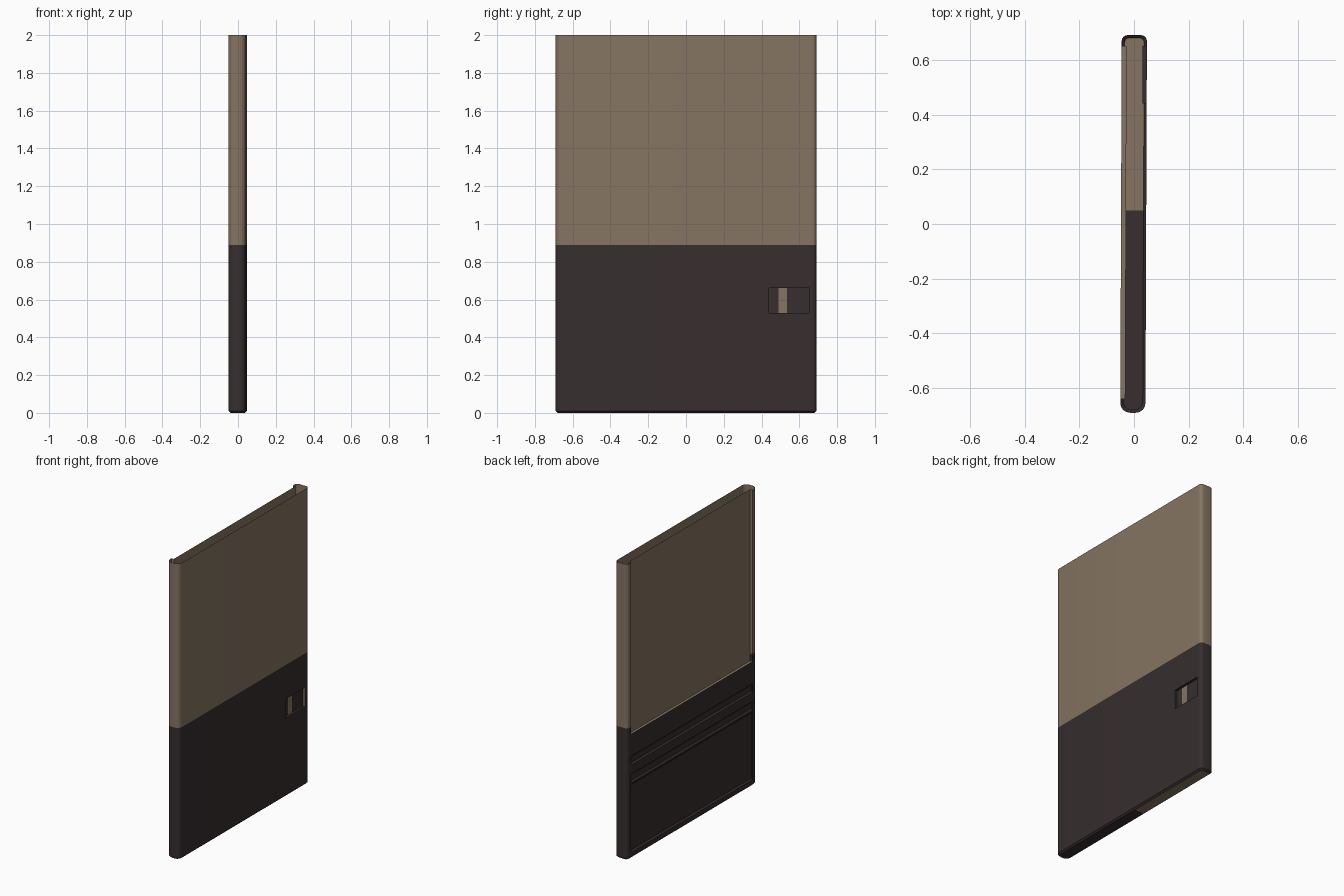
import bpy, bmesh, math

if "Cube" in bpy.data.objects:
    bpy.data.objects.remove(bpy.data.objects["Cube"])

# Materials
def material(name, rgb):
    m = bpy.data.materials.new(name)
    m.diffuse_color = (*rgb, 1)
    m.use_nodes = True
    m.node_tree.nodes["Principled BSDF"].inputs["Base Color"].default_value = m.diffuse_color
    return m

MATS = [material("tan_paint", (0.235, 0.178, 0.122)),
        material("dark_paint", (0.038, 0.027, 0.028))]
TAN, DARK = 0, 1

HALF = 0.046                 # half thickness of the door
Y0, Y1 = -0.64, 0.65         # inner panel edges
END = 0.69                   # half width of the door
SPLIT = 0.89                 # height of the two-tone line
STEP = 0.84                  # bottom of the recessed upper panel


def build(name, quads):
    """Make one object from (points, material) faces; the slab leans slightly in plan."""
    bm = bmesh.new()
    for pts, mat in quads:
        f = bm.faces.new([bm.verts.new((x + 0.004 * y - 0.0015, y, z)) for x, y, z in pts])
        f.material_index = mat
    bmesh.ops.remove_doubles(bm, verts=bm.verts, dist=0.0005)
    me = bpy.data.meshes.new(name)
    bm.to_mesh(me)
    bm.free()
    for m in MATS:
        me.materials.append(m)
    ob = bpy.data.objects.new(name, me)
    bpy.context.collection.objects.link(ob)
    bpy.ops.object.select_all(action='DESELECT')
    ob.select_set(True)
    bpy.context.view_layer.objects.active = ob
    bpy.ops.object.shade_smooth_by_angle(angle=math.radians(30))
    return ob


def arc(cx, cy, r, a0, n=4):
    return [(cx + r * math.cos(math.radians(a0 + 90 * i / n)),
             cy + r * math.sin(math.radians(a0 + 90 * i / n))) for i in range(n + 1)]


# Outer shell: C-shaped plan profile with rounded ends, open at the top
ra, rb = 0.035, 0.02
H0, H1, HZ0, HZ1 = 0.44, 0.65, 0.53, 0.66      # handle pocket limits
plan = ([(-HALF, Y0)]
        + arc(-HALF + ra, -END + ra, ra, 180) + arc(HALF - ra, -END + ra, ra, 270)
        + [(HALF, 0.05), (HALF, H0), (HALF, H1)]
        + arc(HALF - rb, END - rb, rb, 0) + arc(-HALF + rb, END - rb, rb, 90)
        + [(-HALF, Y1)])
rows = [0, 0.01, HZ0, HZ1, SPLIT, 2.0]


def at(p, z):
    if z == 0:                                   # chamfered bottom edge
        return (p[0] * 0.036 / HALF, p[1] * 0.68 / END, 0)
    return (p[0], p[1], z)


shell = []
for za, zb in zip(rows, rows[1:]):
    mat = TAN if za >= SPLIT else DARK
    for p, q in zip(plan, plan[1:]):
        if p == (HALF, H0) and q == (HALF, H1) and za == HZ0:
            continue                             # opening for the handle pocket
        shell.append(([at(p, za), at(q, za), at(q, zb), at(p, zb)], mat))

# Underside in two colours
ring = [at(p, 0) for p in plan]
cut = plan.index((HALF, 0.05))
mid = (-0.036, ring[cut][1], 0)
shell.append(((ring[:cut + 1] + [mid])[::-1], DARK))
shell.append(((ring[cut:] + [mid])[::-1], TAN))
build("door_shell", shell)

# Handle pocket with a tan grip strip
D = 0.030
pocket = []
ys = [H0, 0.49, 0.535, H1]
for i, (a, b) in enumerate(zip(ys, ys[1:])):
    pocket.append(([(D, a, HZ0), (D, b, HZ0), (D, b, HZ1), (D, a, HZ1)],
                   TAN if i == 1 else DARK))
pocket += [
    ([(D, H0, HZ0), (D, H0, HZ1), (HALF, H0, HZ1), (HALF, H0, HZ0)], DARK),
    ([(D, H1, HZ0), (HALF, H1, HZ0), (HALF, H1, HZ1), (D, H1, HZ1)], TAN),
    ([(D, H0, HZ0), (HALF, H0, HZ0), (HALF, H1, HZ0), (D, H1, HZ0)], DARK),
    ([(D, H0, HZ1), (D, H1, HZ1), (HALF, H1, HZ1), (HALF, H0, HZ1)], DARK)]
build("handle_pocket", pocket)

# Inner face: recessed upper panel, ribs and lower panel, as an (x, z) profile
F, R, S = -HALF, -0.028, -0.036
profile = [(R, 2.0), (R, SPLIT), (R, STEP), (F, STEP),
           (F, 0.69), (S, 0.68), (S, 0.64), (F, 0.63),
           (F, 0.57), (S, 0.56), (S, 0.52), (F, 0.51),
           (F, 0.50), (S, 0.49), (S, 0.05), (F, 0.04),
           (F, 0.01), (-0.036, 0)]
inner = []
for (xa, za), (xb, zb) in zip(profile, profile[1:]):
    mat = TAN if zb >= STEP else DARK
    if (xa, za) == (F, STEP):
        mat = DARK
    inner.append(([(xa, Y1, za), (xb, Y1, zb), (xb, Y0, zb), (xa, Y0, za)], mat))
    # side walls of each recess
    if za > zb and zb > 0 and not (xa == F and xb == F):
        side = TAN if zb >= SPLIT else DARK
        for y, flip in ((Y1, False), (Y0, True)):
            pts = []
            for p in [(F, y, za), (F, y, zb), (xb, y, zb), (xa, y, za)]:
                if p not in pts:
                    pts.append(p)
            inner.append((pts[::-1] if flip else pts, side))
build("inner_panel", inner)
